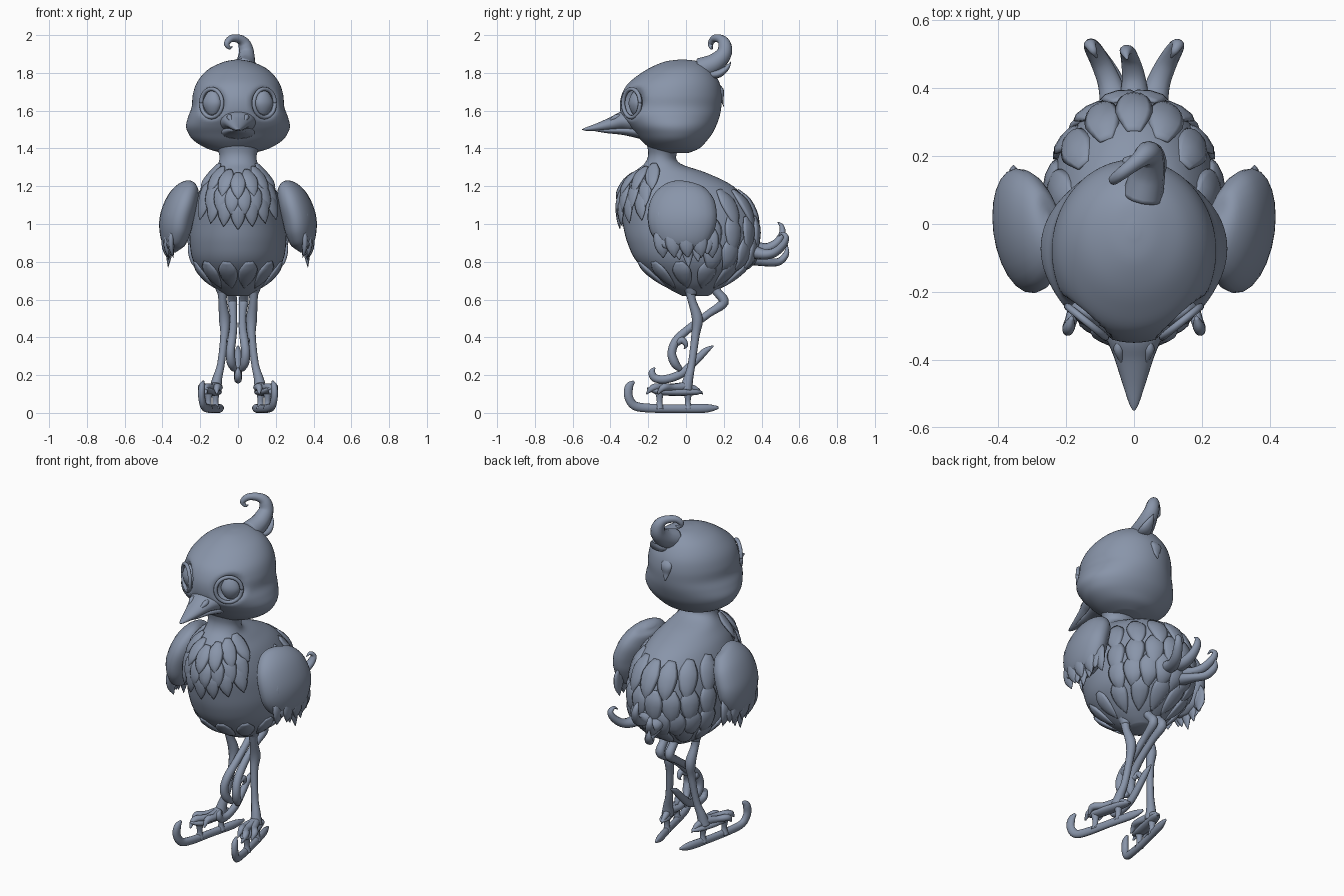
import bpy, bmesh, math
from mathutils import Vector

mat = bpy.data.materials.new("slate_blue")
mat.diffuse_color = (0.25, 0.30, 0.40, 1)


def smooth(pts, n=5):
    """Catmull-Rom through tuples of any size."""
    out, m = [], len(pts)
    for i in range(m - 1):
        a, b, c, d = pts[max(i - 1, 0)], pts[i], pts[i + 1], pts[min(i + 2, m - 1)]
        for k in range(n):
            t = k / n
            out.append(tuple(0.5 * (2 * q + (r - p) * t + (2 * p - 5 * q + 4 * r - s) * t * t
                             + (3 * q - p - 3 * r + s) * t ** 3) for p, q, r, s in zip(a, b, c, d)))
    out.append(tuple(pts[-1]))
    return out


def skin(name, rings):
    """Join rings of points into a closed smooth surface."""
    bm = bmesh.new()
    vs = [[bm.verts.new(p) for p in ring] for ring in rings]
    n = len(vs[0])
    for a, b in zip(vs, vs[1:]):
        for i in range(n):
            bm.faces.new((a[i], a[(i + 1) % n], b[(i + 1) % n], b[i]))
    bm.faces.new(vs[0])
    bm.faces.new(vs[-1])
    bmesh.ops.recalc_face_normals(bm, faces=bm.faces)
    for f in bm.faces:
        f.smooth = True
    me = bpy.data.meshes.new(name)
    bm.to_mesh(me)
    bm.free()
    me.materials.append(mat)
    ob = bpy.data.objects.new(name, me)
    bpy.context.collection.objects.link(ob)
    return ob


def sweep(name, pts, side=(1, 0, 0), flat=1.0, mirror=False, n=5, seg=12):
    """Tube along (x, y, z, radius) points; side = width direction, flat = thickness ratio."""
    path = smooth(pts, n)
    for sx in ((1, -1) if mirror else (1,)):
        c = [Vector((p[0] * sx, p[1], p[2])) for p in path]
        s = Vector((side[0] * sx, side[1], side[2]))
        rings = []
        for i, p in enumerate(path):
            t = (c[min(i + 1, len(c) - 1)] - c[max(i - 1, 0)]).normalized()
            w = (s - t * s.dot(t)).normalized()
            u = t.cross(w)
            r = max(p[3], 0.001)
            rings.append([c[i] + (w * math.cos(a) + u * math.sin(a) * flat) * r
                          for a in (math.tau * k / seg for k in range(seg))])
        skin(name + ("" if not mirror else "_right" if sx > 0 else "_left"), rings)


def loft_point(row, a):
    z, f, b, w = row
    return Vector((w * math.sin(a), (f + b) / 2 - (b - f) / 2 * math.cos(a), z))


def turn(row, seg):
    return [loft_point(row, math.tau * k / seg) for k in range(seg)]


# body and neck: rows of z, front y, back y, half width
body = smooth([(0.62, -0.02, 0.12, 0.06), (0.65, -0.08, 0.17, 0.11), (0.70, -0.15, 0.24, 0.165),
               (0.80, -0.26, 0.345, 0.235), (0.90, -0.31, 0.375, 0.255), (1.0, -0.335, 0.375, 0.25),
               (1.1, -0.35, 0.34, 0.23), (1.2, -0.33, 0.25, 0.19), (1.27, -0.28, 0.11, 0.14),
               (1.32, -0.22, -0.03, 0.105), (1.37, -0.20, -0.05, 0.10), (1.43, -0.21, -0.01, 0.13)])
skin("body", [turn(r, 48) for r in body])

# head with eye sockets pushed in
head = smooth([(1.375, -0.15, 0.01, 0.08), (1.40, -0.19, 0.07, 0.165), (1.44, -0.235, 0.11, 0.232),
               (1.48, -0.27, 0.14, 0.263), (1.52, -0.305, 0.16, 0.275), (1.57, -0.34, 0.178, 0.263),
               (1.62, -0.35, 0.187, 0.245), (1.68, -0.342, 0.19, 0.24), (1.74, -0.31, 0.18, 0.222),
               (1.79, -0.25, 0.155, 0.188), (1.83, -0.185, 0.12, 0.14), (1.86, -0.11, 0.07, 0.07),
               (1.87, -0.04, 0.0, 0.015)])
rings = [turn(r, 72) for r in head]
for ring in rings:
    for p in ring:
        d = math.hypot((abs(p.x) - 0.14) / 0.075, (p.z - 1.64) / 0.095)
        if d < 1 and p.y < 0:
            k = 0.045 * (1 - d * d) ** 1.2
            p.x -= math.copysign(k * 0.45, p.x)
            p.y += k
skin("head", rings)

# eyes and eyelid rims
sweep("eye", [(0.132, -0.255, 1.575, 0.003), (0.136, -0.262, 1.59, 0.032), (0.138, -0.266, 1.64, 0.053),
              (0.136, -0.262, 1.69, 0.032), (0.132, -0.255, 1.705, 0.003)],
      (0.85, 0.5, 0), 0.6, True, 6, 20)
rim = []
for k in range(13):
    a = math.tau * k / 12
    rim.append((0.14 + 0.056 * math.cos(a), -0.288 + 0.045 * math.cos(a), 1.64 + 0.075 * math.sin(a), 0.011))
sweep("eyelid", rim, (0.5, -0.85, 0), 1, True, 3, 8)

# beak with nostril bumps
sweep("upper_beak", [(0, -0.26, 1.545, 0.11), (0, -0.33, 1.545, 0.085), (0, -0.39, 1.53, 0.06),
                     (0, -0.47, 1.512, 0.034), (0, -0.53, 1.502, 0.014), (0, -0.55, 1.50, 0.002)],
      flat=0.62, seg=20)
sweep("lower_beak", [(0, -0.24, 1.49, 0.10), (0, -0.33, 1.495, 0.06), (0, -0.42, 1.495, 0.035),
                     (0, -0.50, 1.498, 0.008)], flat=0.4, seg=16)
sweep("nostril", [(0.045, -0.34, 1.575, 0.004), (0.045, -0.37, 1.565, 0.015), (0.035, -0.41, 1.545, 0.004)],
      mirror=True)

# head crest curl and its small back feather
sweep("crest", [(0.025, 0.08, 1.82, 0.06), (0.04, 0.15, 1.85, 0.052), (0.045, 0.20, 1.90, 0.042),
                (0.035, 0.205, 1.95, 0.034), (0.01, 0.185, 1.978, 0.024), (-0.035, 0.15, 1.982, 0.019),
                (-0.06, 0.13, 1.955, 0.015), (-0.045, 0.135, 1.932, 0.009), (-0.03, 0.14, 1.94, 0.003)],
      (0.5, 0, 0.3))
sweep("crest_feather", [(0.04, 0.11, 1.79, 0.03), (0.06, 0.17, 1.795, 0.036), (0.065, 0.215, 1.825, 0.022),
                        (0.06, 0.238, 1.86, 0.003)], flat=0.6)
sweep("nape_feather", [(0, 0.14, 1.76, 0.01), (0, 0.185, 1.71, 0.035), (0, 0.19, 1.66, 0.02),
                       (0, 0.20, 1.62, 0.002)], flat=0.4)


def body_feather(name, a, z0, length, width, lift):
    """Feather lying on the body at angle a (0 = front)."""
    pts = []
    for t, r in ((0, 0.4), (0.3, 1), (0.7, 0.75), (1, 0.04)):
        z = z0 - length * t
        p = loft_point(min(body, key=lambda row: abs(row[0] - z)), a)
        p += Vector((math.sin(a), -math.cos(a), 0)) * lift * (0.2 + 0.8 * t)
        pts.append((p.x, p.y, z, width * r))
    sweep(name, pts, (math.cos(a), math.sin(a), 0), 0.32, n=3, seg=8)


# chest bib feathers
for row, (z0, count, spread, length) in enumerate(((1.13, 7, 0.85, 0.16), (1.19, 8, 0.95, 0.15), (1.27, 7, 1.1, 0.14))):
    for k in range(count):
        u = 2 * k / (count - 1) - 1
        body_feather("chest_feather", u * spread, z0 + 0.05 * abs(u), length, 0.042, 0.022)
# back, flank and belly feathers
for z0, count, length in ((1.18, 7, 0.2), (1.04, 8, 0.2), (0.92, 9, 0.18)):
    for k in range(count):
        u = 2 * k / (count - 1) - 1
        body_feather("back_feather", math.pi + u * 1.25, z0, length, 0.055, 0.008)
for k in range(12):
    body_feather("belly_feather", math.tau * (k + 0.5) / 12, 0.80, 0.14, 0.05, 0.006)

# wings: rounded pad, layered feathers and hanging tips
sweep("wing", [(0.24, -0.01, 1.215, 0.03), (0.255, -0.015, 1.195, 0.11), (0.29, -0.02, 1.13, 0.168),
               (0.322, -0.02, 1.04, 0.185), (0.335, -0.01, 0.96, 0.17), (0.342, 0.0, 0.89, 0.12),
               (0.345, 0.0, 0.85, 0.03)], (0.15, 1, 0), 0.47, True, 5, 24)
for x, z0, length, ys in ((0.375, 1.10, 0.17, (-0.12, -0.04, 0.04, 0.11)),
                          (0.375, 0.99, 0.17, (-0.13, -0.07, 0.0, 0.07, 0.13))):
    for y in ys:
        b = x - 2.0 * y * y
        sweep("wing_feather", [(b, y, z0, 0.015), (b + 0.012, y, z0 - 0.3 * length, 0.042),
                               (b + 0.012, y + 0.005, z0 - 0.7 * length, 0.036),
                               (b, y + 0.01, z0 - length, 0.002)], (0, 1, 0), 0.4, True, 3, 8)
for y, tip in ((-0.10, 0.87), (-0.04, 0.81), (0.01, 0.77), (0.06, 0.80), (0.11, 0.84)):
    sweep("wing_tip", [(0.34, y, 0.98, 0.03), (0.355, y, 0.91, 0.04), (0.365, y, 0.5 * (0.90 + tip), 0.028),
                       (0.37, y + 0.005, tip, 0.002)], (0, 1, 0), 0.55, True, 3, 8)

# curled tail feathers
sweep("tail_side", [(0.05, 0.33, 0.86, 0.05), (0.07, 0.41, 0.84, 0.036), (0.095, 0.47, 0.85, 0.03),
                    (0.12, 0.515, 0.89, 0.025), (0.13, 0.53, 0.93, 0.018), (0.12, 0.51, 0.95, 0.011),
                    (0.11, 0.49, 0.935, 0.003)], (1, -0.3, 0), 0.8, True)
sweep("tail_middle", [(0, 0.33, 0.88, 0.05), (0, 0.42, 0.87, 0.036), (-0.01, 0.48, 0.90, 0.028),
                      (-0.02, 0.51, 0.95, 0.022), (-0.025, 0.505, 0.99, 0.015), (-0.02, 0.485, 1.01, 0.003)],
      flat=0.8)
sweep("tail_under", [(-0.04, 0.33, 0.82, 0.045), (-0.06, 0.42, 0.80, 0.03), (-0.10, 0.49, 0.80, 0.025),
                     (-0.125, 0.53, 0.84, 0.02), (-0.13, 0.535, 0.89, 0.004)], flat=0.8)

# standing legs, thigh tufts
sweep("leg", [(0.08, 0.02, 0.68, 0.035), (0.082, 0.03, 0.60, 0.022), (0.072, 0.06, 0.50, 0.029),
              (0.072, 0.05, 0.41, 0.022), (0.09, 0.03, 0.26, 0.02), (0.11, 0.012, 0.18, 0.026),
              (0.12, 0.0, 0.12, 0.034)], mirror=True)
sweep("thigh_tuft", [(0.08, 0.02, 0.72, 0.06), (0.08, 0.025, 0.67, 0.045), (0.082, 0.03, 0.625, 0.025)],
      mirror=True)

# skates: blade with curled front, posts, foot plate and toes
across = (0.97, 0.24, 0)
sweep("skate_blade", [(0.08, 0.17, 0.028, 0.006), (0.097, 0.10, 0.024, 0.018), (0.134, -0.05, 0.0225, 0.017),
                      (0.165, -0.20, 0.0255, 0.018), (0.183, -0.275, 0.04, 0.018), (0.193, -0.305, 0.09, 0.018),
                      (0.19, -0.30, 0.14, 0.017), (0.183, -0.275, 0.165, 0.006)], across, 1.3, True)
sweep("foot_plate", [(0.10, 0.085, 0.11, 0.008), (0.11, 0.05, 0.11, 0.026), (0.135, -0.05, 0.11, 0.034),
                     (0.155, -0.15, 0.115, 0.03), (0.167, -0.205, 0.13, 0.008)], across, 0.6, True)
for y in (0.01, -0.14):
    x = 0.08 + (0.17 - y) * 0.245
    sweep("skate_post", [(x, y, 0.02, 0.024), (x, y, 0.06, 0.015), (x, y, 0.11, 0.024)], across, 1, True)
for dx, y1 in ((-0.045, -0.15), (0.0, -0.20), (0.04, -0.14)):
    x = 0.12 + (0 - y1) * 0.245 + dx
    sweep("toe", [(0.12, 0.0, 0.14, 0.024), (0.13 + dx * 0.7, y1 * 0.5, 0.135, 0.018),
                  (x, y1 * 0.85, 0.135, 0.019), (x, y1 - 0.01, 0.10, 0.004)], across, 1, True)
sweep("back_toe", [(0.115, 0.0, 0.14, 0.022), (0.105, 0.05, 0.125, 0.016), (0.10, 0.09, 0.10, 0.003)],
      mirror=True)

# raised legs, held back between the standing pair
sweep("raised_leg", [(0.03, 0.13, 0.69, 0.032), (0.032, 0.165, 0.64, 0.024), (0.03, 0.20, 0.585, 0.026),
                     (0.025, 0.12, 0.525, 0.02), (0.025, 0.02, 0.45, 0.021), (0.033, -0.05, 0.385, 0.023),
                     (0.04, -0.075, 0.32, 0.023), (0.035, -0.06, 0.265, 0.024), (0.02, -0.03, 0.23, 0.015)],
      mirror=True)
sweep("raised_toe", [(0.035, -0.05, 0.37, 0.018), (0.045, -0.02, 0.385, 0.018), (0.045, 0.0, 0.36, 0.012),
                     (0.04, -0.01, 0.34, 0.003)], mirror=True)
sweep("raised_blade", [(0, 0.145, 0.355, 0.003), (0, 0.10, 0.325, 0.016), (0, 0.04, 0.265, 0.019),
                       (0, -0.03, 0.205, 0.02), (0, -0.11, 0.178, 0.02), (0, -0.165, 0.185, 0.019),
                       (0, -0.18, 0.215, 0.016), (0, -0.165, 0.24, 0.004)], flat=1.1)
